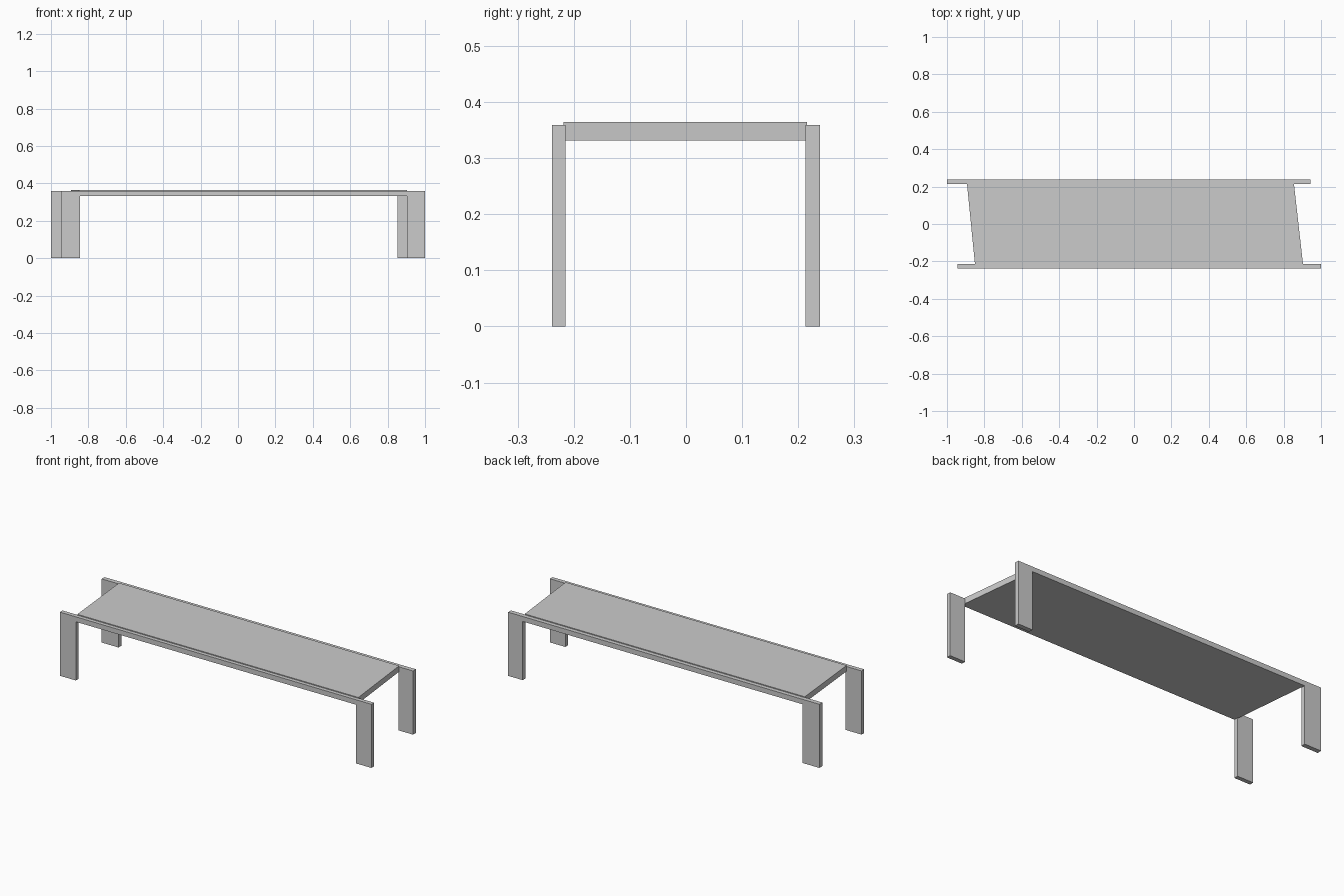
import bpy
import bmesh

if "Cube" in bpy.data.objects:
    bpy.data.objects.remove(bpy.data.objects["Cube"])

RAIL_BOTTOM = 0.331
FRAME_TOP = 0.359
PANEL_TOP = 0.364


def extrude_profile(name, points, offset):
    """Make a solid by sweeping a flat outline along an offset vector."""
    bm = bmesh.new()
    face = bm.faces.new([bm.verts.new(p) for p in points])
    result = bmesh.ops.extrude_face_region(bm, geom=[face])
    verts = [v for v in result["geom"] if isinstance(v, bmesh.types.BMVert)]
    bmesh.ops.translate(bm, verts=verts, vec=offset)
    bmesh.ops.recalc_face_normals(bm, faces=bm.faces)
    mesh = bpy.data.meshes.new(name)
    bm.to_mesh(mesh)
    bm.free()
    obj = bpy.data.objects.new(name, mesh)
    bpy.context.collection.objects.link(obj)
    return obj


def side_frame(name, y0, y1, left, left_in, right_in, right):
    """Two legs joined by a thin rail, as one U-shaped outline."""
    outline = [(left, 0), (left_in, 0), (left_in, RAIL_BOTTOM),
               (right_in, RAIL_BOTTOM), (right_in, 0), (right, 0),
               (right, FRAME_TOP), (left, FRAME_TOP)]
    return extrude_profile(name, [(x, y0, z) for x, z in outline], (0, y1 - y0, 0))


# Leg frames, staggered lengthwise against each other
side_frame("front_leg_frame", -0.239, -0.215, -0.945, -0.845, 0.904, 1.0)
side_frame("back_leg_frame", 0.213, 0.239, -1.0, -0.895, 0.852, 0.943)

# Skewed top panel, standing slightly proud of the rails
extrude_profile("top_panel",
                [(-0.85, -0.218, RAIL_BOTTOM), (0.904, -0.218, RAIL_BOTTOM),
                 (0.855, 0.216, RAIL_BOTTOM), (-0.893, 0.216, RAIL_BOTTOM)],
                (0, 0, PANEL_TOP - RAIL_BOTTOM))
